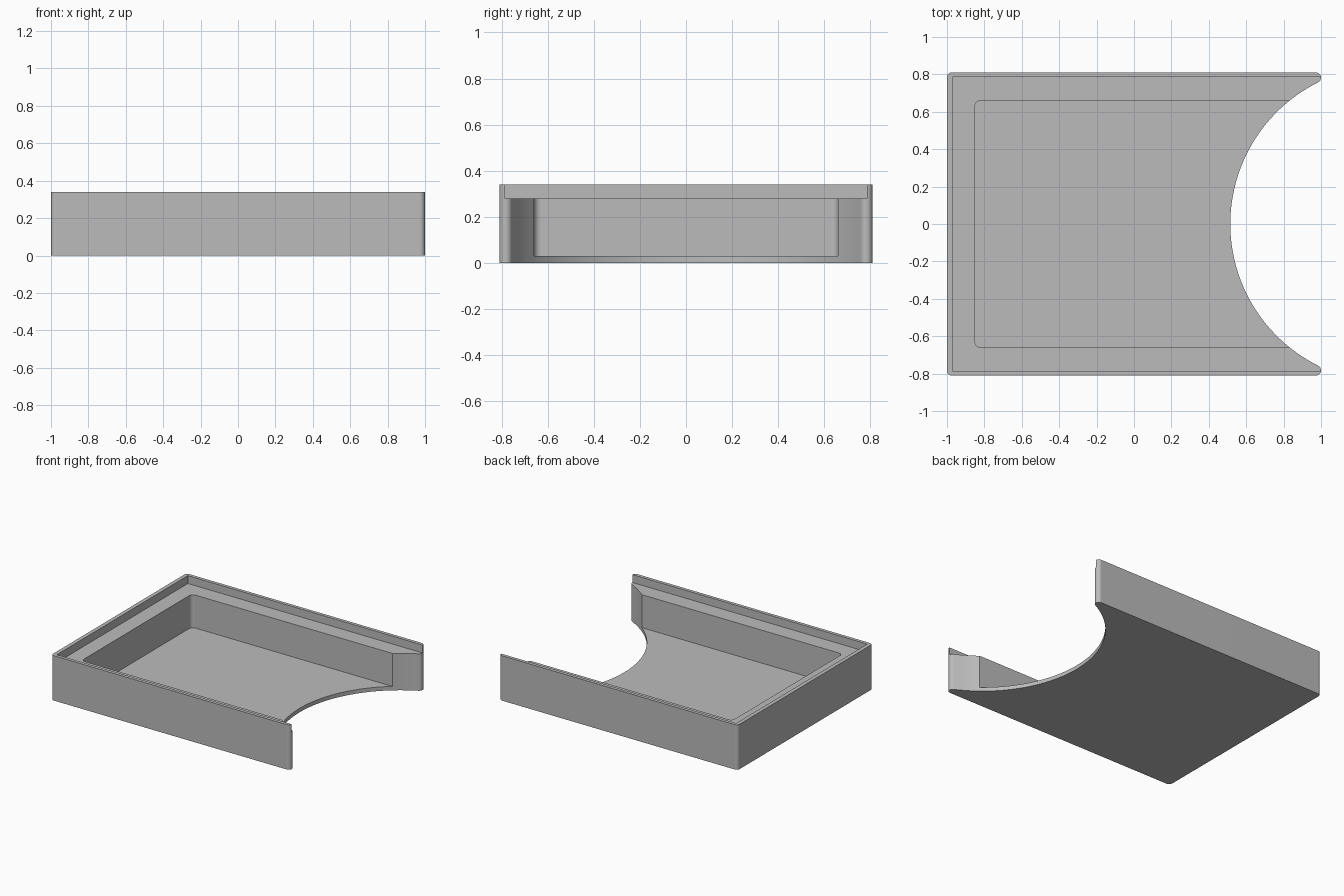
import bpy
import bmesh
from math import atan2, cos, degrees, radians, sin

if "Cube" in bpy.data.objects:
    bpy.data.objects.remove(bpy.data.objects["Cube"], do_unlink=True)

HALF_X, HALF_Y, HEIGHT = 1.0, 0.81, 0.34
FLOOR_Z, LEDGE_Z = 0.03, 0.28
BITE_X, BITE_R = 1.36, 0.845
CORNER_R, TIP_R = 0.025, 0.0275

grey = bpy.data.materials.new("plain grey")
grey.use_nodes = True
grey.diffuse_color = (0.5, 0.5, 0.5, 1)
grey.node_tree.nodes["Principled BSDF"].inputs["Base Color"].default_value = (0.5, 0.5, 0.5, 1)


def arc(cx, cy, r, start, end, steps):
    """Points along an arc, angles in degrees."""
    angles = [radians(start + (end - start) * i / steps) for i in range(steps + 1)]
    return [(cx + r * cos(a), cy + r * sin(a)) for a in angles]


def prism(name, outline, bottom, top):
    """Extrude a counter-clockwise outline into a solid."""
    bm = bmesh.new()
    face = bm.faces.new([bm.verts.new((x, y, bottom)) for x, y in outline])
    sides = bmesh.ops.extrude_face_region(bm, geom=[face])
    moved = [v for v in sides["geom"] if isinstance(v, bmesh.types.BMVert)]
    bmesh.ops.translate(bm, verts=moved, vec=(0, 0, top - bottom))
    bmesh.ops.recalc_face_normals(bm, faces=bm.faces)
    mesh = bpy.data.meshes.new(name)
    bm.to_mesh(mesh)
    bm.free()
    mesh.materials.append(grey)
    obj = bpy.data.objects.new(name, mesh)
    bpy.context.collection.objects.link(obj)
    return obj


def carve(target, cutter):
    """Subtract the cutter, then discard it."""
    mod = target.modifiers.new("carve", "BOOLEAN")
    mod.operation = "DIFFERENCE"
    mod.solver = "EXACT"
    mod.object = cutter
    bpy.context.view_layer.objects.active = target
    bpy.ops.object.modifier_apply(modifier=mod.name)
    bpy.data.objects.remove(cutter, do_unlink=True)


# Outer body: rounded corners, rounded horn tips and a round bite on the right end
cx, cy = HALF_X - CORNER_R, HALF_Y - CORNER_R
tx, ty = HALF_X - TIP_R, HALF_Y - TIP_R
lean = degrees(atan2(ty, BITE_X - tx))
outline = arc(-cx, -cy, CORNER_R, 180, 270, 6)
outline += arc(tx, -ty, TIP_R, -90, lean, 12)
outline += arc(BITE_X, 0, BITE_R, 180 + lean, 180 - lean, 72)[1:-1]
outline += arc(tx, ty, TIP_R, -lean, 90, 12)
outline += arc(-cx, cy, CORNER_R, 90, 180, 6)
tray = prism("tray", outline, 0, HEIGHT)

# Deep pocket with rounded inner corners, open at the bite
px, py, pr = 0.85, 0.66, 0.03
pocket = arc(-px + pr, -py + pr, pr, 180, 270, 6)
pocket += [(1.5, -py), (1.5, py)]
pocket += arc(-px + pr, py - pr, pr, 90, 180, 6)
carve(tray, prism("pocket_cutter", pocket, FLOOR_Z, 0.5))

# Shallow recess that leaves a thin rim around the ledge
rx, ry = 0.97, 0.785
recess = [(-rx, -ry), (1.5, -ry), (1.5, ry), (-rx, ry)]
carve(tray, prism("recess_cutter", recess, LEDGE_Z, 0.5))

# Smooth the rounded walls and keep the crisp edges
bpy.ops.object.select_all(action="DESELECT")
tray.select_set(True)
bpy.context.view_layer.objects.active = tray
bpy.ops.object.shade_smooth_by_angle(angle=radians(30))
weighted = tray.modifiers.new("even_shading", "WEIGHTED_NORMAL")
weighted.keep_sharp = True
